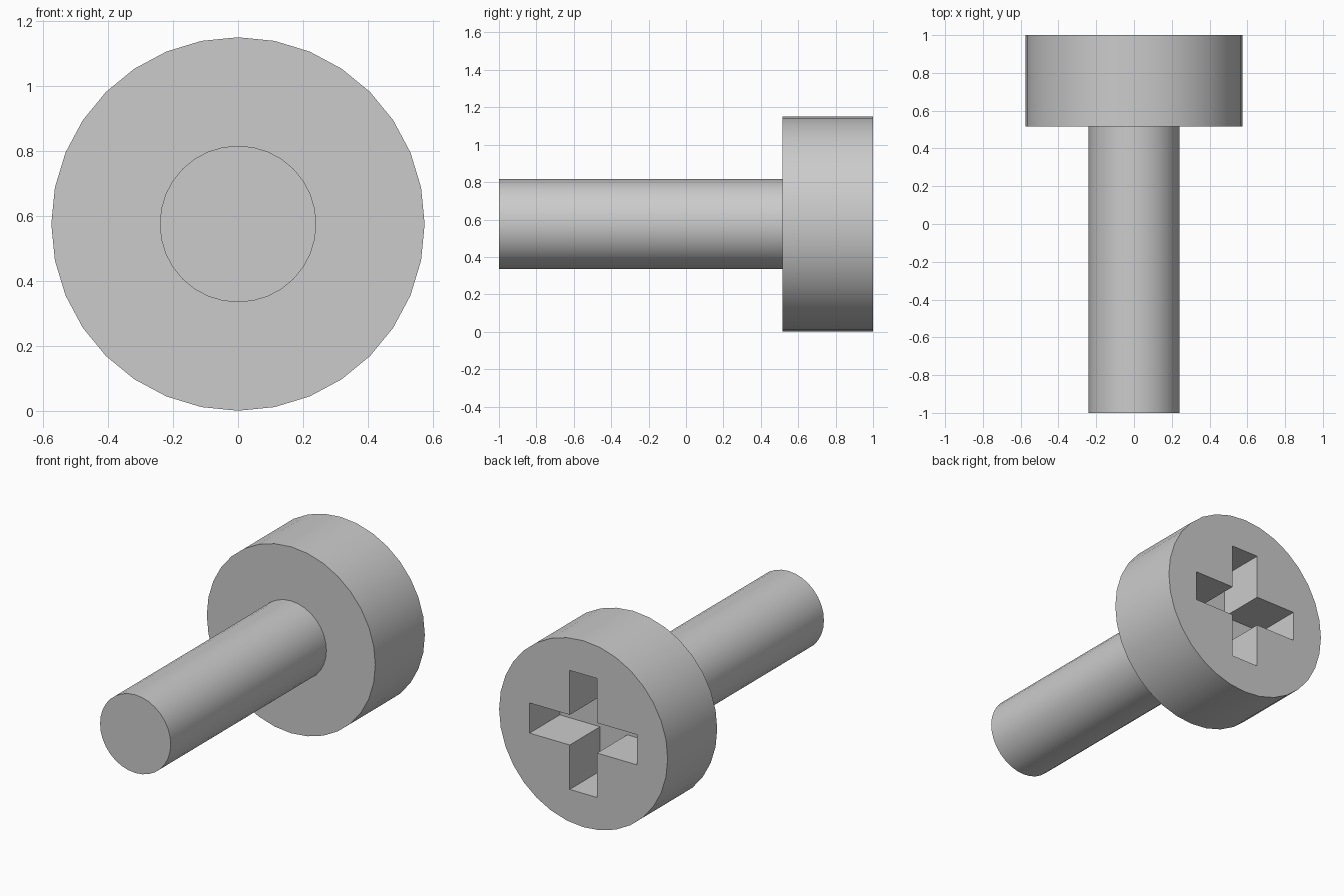
import bpy
import bmesh
from math import radians

CENTRE_Z = 0.576
HEAD_RADIUS, SHAFT_RADIUS = 0.575, 0.241
FRONT, HEAD_FRONT, BACK = -1.0, 0.517, 1.0
SLOT_REACH, SLOT_HALF, SLOT_DEPTH = 0.367, 0.093, 0.295

default = bpy.data.objects.get("Cube")
if default:
    bpy.data.objects.remove(default, do_unlink=True)

grey = bpy.data.materials.new("steel grey")
grey.use_nodes = True
colour = (0.6, 0.6, 0.6, 1)
grey.diffuse_color = colour
grey.node_tree.nodes["Principled BSDF"].inputs["Base Color"].default_value = colour


def activate(obj):
    bpy.ops.object.select_all(action="DESELECT")
    obj.select_set(True)
    bpy.context.view_layer.objects.active = obj


def rod(name, radius, y0, y1):
    """Round bar lying along y."""
    bpy.ops.mesh.primitive_cylinder_add(
        vertices=32, radius=radius, depth=y1 - y0,
        location=(0, (y0 + y1) / 2, CENTRE_Z), rotation=(radians(90), 0, 0))
    obj = bpy.context.object
    obj.name = obj.data.name = name
    obj.data.materials.append(grey)
    return obj


def cross_cutter(y0, y1):
    """Plus-shaped prism along y."""
    a, b = SLOT_HALF, SLOT_REACH
    quarter = [(b, -a), (b, a), (a, a)]
    outline = []
    for _ in range(4):
        outline += quarter
        quarter = [(-z, x) for x, z in quarter]
    bm = bmesh.new()
    face = bm.faces.new([bm.verts.new((x, y0, z + CENTRE_Z)) for x, z in outline])
    result = bmesh.ops.extrude_face_region(bm, geom=[face])
    top = [v for v in result["geom"] if isinstance(v, bmesh.types.BMVert)]
    bmesh.ops.translate(bm, verts=top, vec=(0, y1 - y0, 0))
    bmesh.ops.recalc_face_normals(bm, faces=bm.faces)
    mesh = bpy.data.meshes.new("slot_cutter")
    bm.to_mesh(mesh)
    bm.free()
    mesh.materials.append(grey)
    obj = bpy.data.objects.new("slot_cutter", mesh)
    obj.hide_render = True
    bpy.context.collection.objects.link(obj)
    return obj


# Shaft, seated slightly into the head
shaft = rod("shaft", SHAFT_RADIUS, FRONT, HEAD_FRONT + 0.02)

# Head with a cross-shaped driver slot in the back
head = rod("head", HEAD_RADIUS, HEAD_FRONT, BACK)
cutter = cross_cutter(BACK - SLOT_DEPTH, BACK + 0.1)
cut = head.modifiers.new("driver_slot", "BOOLEAN")
cut.operation = "DIFFERENCE"
cut.solver = "EXACT"
cut.object = cutter
activate(head)
bpy.ops.object.modifier_apply(modifier=cut.name)
bpy.data.objects.remove(cutter, do_unlink=True)

# Smooth sides with sharp rims
for part in (shaft, head):
    activate(part)
    bpy.ops.object.shade_smooth_by_angle(angle=radians(30))
